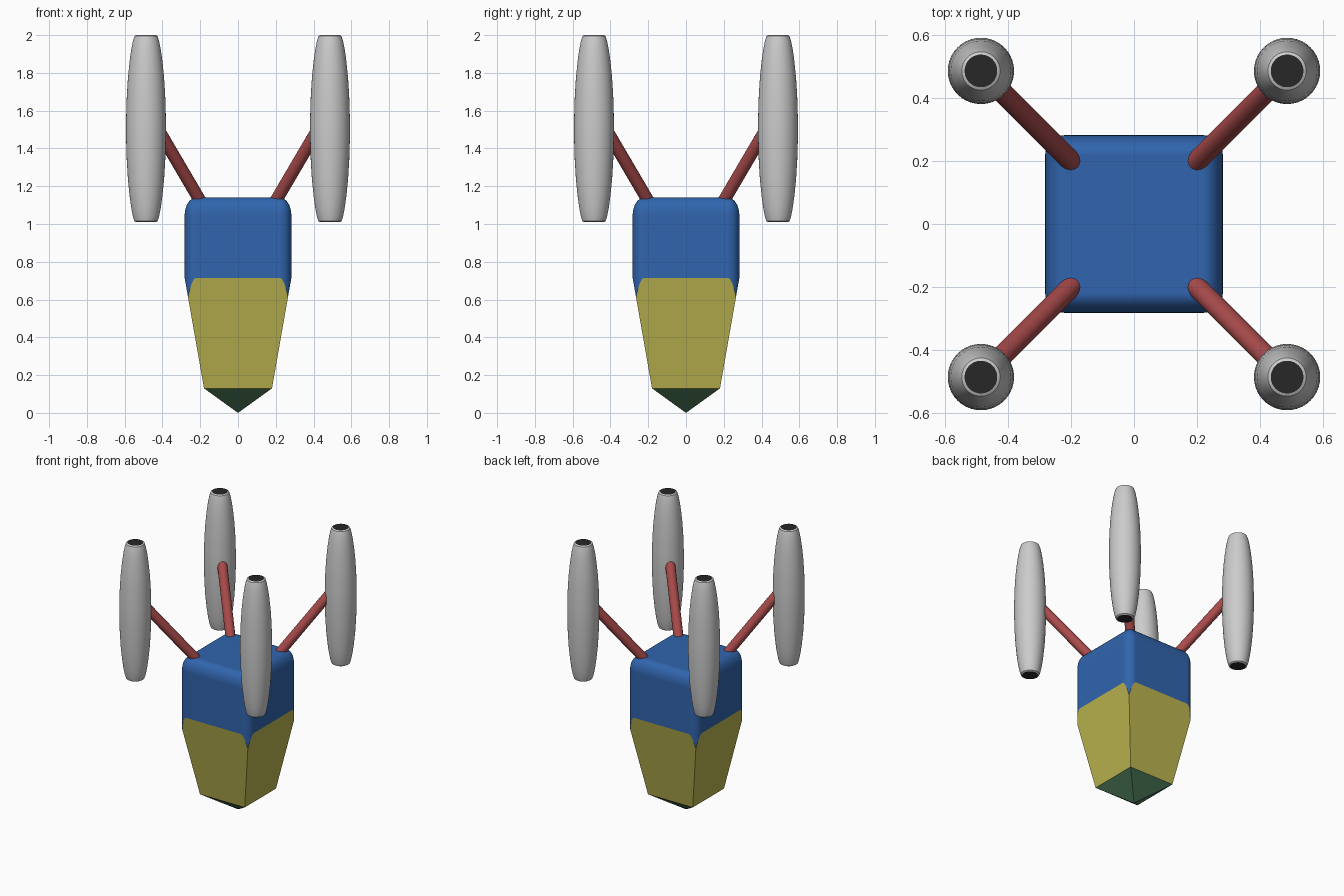
import bpy, bmesh, math
from mathutils import Vector, Matrix

if "Cube" in bpy.data.objects:
    bpy.data.objects.remove(bpy.data.objects["Cube"])


def material(name, rgb):
    m = bpy.data.materials.new(name)
    m.diffuse_color = (*rgb, 1)
    m.use_nodes = True
    m.node_tree.nodes["Principled BSDF"].inputs["Base Color"].default_value = m.diffuse_color
    return m


BLUE = material("blue", (0.03, 0.13, 0.42))
YELLOW = material("yellow", (0.50, 0.46, 0.08))
GREEN = material("green", (0.08, 0.22, 0.11))
RED = material("red", (0.40, 0.07, 0.07))
GREY = material("grey", (0.58, 0.58, 0.58))
BLACK = material("black", (0.02, 0.02, 0.02))


def finish(bm, name, mats):
    """Smooth shading, sharp at hard corners and material borders."""
    bmesh.ops.recalc_face_normals(bm, faces=bm.faces)
    for f in bm.faces:
        f.smooth = True
    for e in bm.edges:
        if len(e.link_faces) == 2:
            a, b = e.link_faces
            e.smooth = (e.calc_face_angle(0) < math.radians(30)
                        and a.material_index == b.material_index)
    mesh = bpy.data.meshes.new(name)
    bm.to_mesh(mesh)
    bm.free()
    for m in mats:
        mesh.materials.append(m)
    ob = bpy.data.objects.new(name, mesh)
    bpy.context.collection.objects.link(ob)
    mod = ob.modifiers.new("normals", 'WEIGHTED_NORMAL')
    mod.keep_sharp = True
    return ob


# Hull: rounded box, cut by four taper planes and then four tip planes
W, TOP, BOTTOM, STRETCH = 0.2825, 1.14, -0.5, 1.5
bm = bmesh.new()
bmesh.ops.create_cube(bm, size=1)
bmesh.ops.scale(bm, vec=(2 * W, 2 * W, (TOP - BOTTOM) / STRETCH), verts=bm.verts)
bmesh.ops.bevel(bm, geom=bm.edges[:], offset=0.062, segments=8, profile=0.5,
                affect='EDGES')
bmesh.ops.scale(bm, vec=(1, 1, STRETCH), verts=bm.verts)
bmesh.ops.translate(bm, vec=(0, 0, (TOP + BOTTOM) / 2), verts=bm.verts)


def cut(bm, low, high, index):
    """Slice all four sides along the sloped line low-high and cap the cut."""
    dx, dz = high[0] - low[0], high[1] - low[1]
    for k in range(4):
        turn = Matrix.Rotation(k * math.pi / 2, 3, 'Z')
        res = bmesh.ops.bisect_plane(
            bm, geom=bm.verts[:] + bm.edges[:] + bm.faces[:], dist=1e-6,
            plane_co=turn @ Vector((low[0], 0, low[1])),
            plane_no=turn @ Vector((dz, 0, -dx)), clear_outer=True)
        edges = [e for e in bm.edges if e.is_boundary]
        for f in bmesh.ops.holes_fill(bm, edges=edges, sides=0)["faces"]:
            f.material_index = index


cut(bm, (0.18, 0.13), (W, 0.715), 1)
cut(bm, (0.0, 0.0), (0.18, 0.13), 2)
finish(bm, "hull", [BLUE, YELLOW, GREEN])

# Barrel pod profile: radius, height
PROFILE = [(0.052, 1.01), (0.061, 1.015), (0.069, 1.04), (0.078, 1.085),
           (0.087, 1.15), (0.096, 1.24), (0.102, 1.34), (0.105, 1.44),
           (0.1055, 1.505)]
PROFILE += [(r, 3.01 - z) for r, z in reversed(PROFILE[:-1])]
PC, SIDES = 0.487, 40


def pod(name, sx, sy):
    bm = bmesh.new()
    rings = [[bm.verts.new((sx * PC + r * math.cos(2 * math.pi * i / SIDES),
                            sy * PC + r * math.sin(2 * math.pi * i / SIDES), z))
              for i in range(SIDES)] for r, z in PROFILE]
    for a, b in zip(rings, rings[1:]):
        for i in range(SIDES):
            j = (i + 1) % SIDES
            bm.faces.new((a[i], a[j], b[j], b[i]))
    for ring in (rings[0], rings[-1]):
        bm.faces.new(ring).material_index = 1
    finish(bm, name, [GREY, BLACK])


def strut(name, sx, sy):
    a = Vector((sx * 0.19, sy * 0.19, 1.105))
    b = Vector((sx * 0.46, sy * 0.46, 1.565))
    d = b - a
    bm = bmesh.new()
    bmesh.ops.create_cone(
        bm, cap_ends=True, segments=32, radius1=0.033, radius2=0.033,
        depth=d.length,
        matrix=Matrix.Translation((a + b) / 2) @ d.to_track_quat('Z', 'Y').to_matrix().to_4x4())
    finish(bm, name, [RED])


# Four pods on diagonal struts
for side, sx in (("left", -1), ("right", 1)):
    for end, sy in (("front", -1), ("back", 1)):
        pod(f"{end}_{side}_pod", sx, sy)
        strut(f"{end}_{side}_strut", sx, sy)
